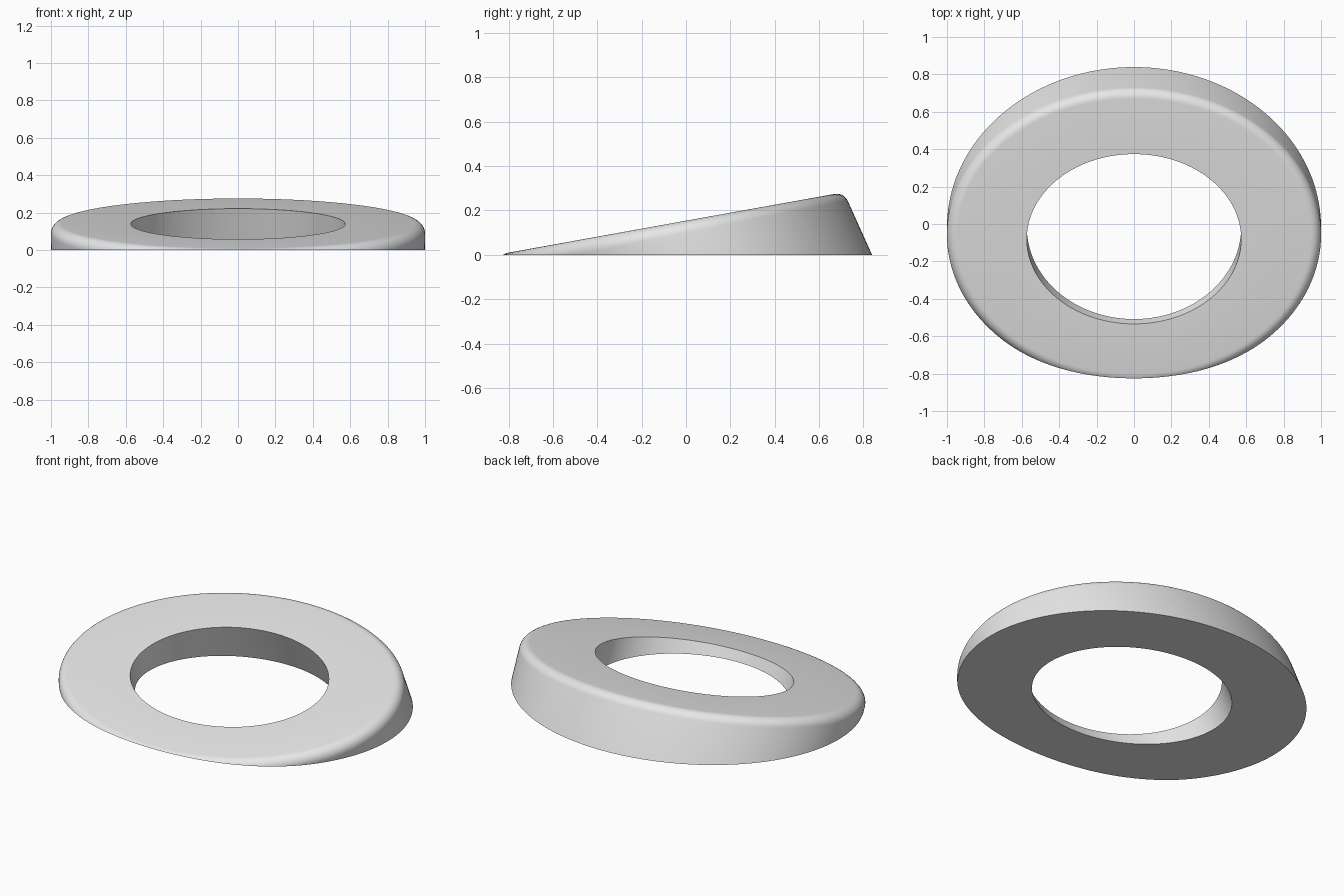
import bpy, bmesh, math
from mathutils import Vector

cube = bpy.data.objects.get("Cube")
if cube:
    bpy.data.objects.remove(cube, do_unlink=True)

SEGMENTS = 160
ARC_STEPS = 8
LEAN = -0.45                 # y shift of the walls per unit of height
SLOPE, TOE = 0.18, -0.855    # sloping top plane: z = SLOPE * (y - TOE)
ASPECT, CENTRE_Y = 0.8565, -0.0175
FILLET = 0.055
OUTER, INNER = 1.0, 0.573
DEPTH = -0.15                # walls run below the ground, then get trimmed

top_normal = Vector((0, -SLOPE, 1)).normalized()
wall_axis = Vector((0, LEAN, 1))


def base_point(radius, a):
    return Vector((radius * math.cos(a), CENTRE_Y + radius * ASPECT * math.sin(a), 0))


def top_point(radius, a):
    p = base_point(radius, a)
    return p + wall_axis * (SLOPE * (p.y - TOE) / (1 - SLOPE * LEAN))


def low_point(radius, a):
    return base_point(radius, a) + wall_axis * DEPTH


def section(a):
    """Closed profile of the ring at one angle, with a rounded outer top edge."""
    tangent = Vector((-math.sin(a), ASPECT * math.cos(a), 0))
    wall_normal = tangent.cross(wall_axis).normalized()
    k = FILLET / (1 + top_normal.dot(wall_normal))
    centre = top_point(OUTER, a) - (top_normal + wall_normal) * k
    arc = [centre + FILLET * wall_normal.slerp(top_normal, i / ARC_STEPS)
           for i in range(ARC_STEPS + 1)]
    return [low_point(OUTER, a)] + arc + [top_point(INNER, a), low_point(INNER, a)]


# Sweep the profile round the ring
bm = bmesh.new()
rings = [[bm.verts.new(p) for p in section(2 * math.pi * i / SEGMENTS)]
         for i in range(SEGMENTS)]
for i, ring in enumerate(rings):
    following = rings[(i + 1) % SEGMENTS]
    for j in range(len(ring) - 1):
        bm.faces.new((ring[j], following[j], following[j + 1], ring[j + 1]))

# Trim at the ground and close the flat underside
bmesh.ops.bisect_plane(bm, geom=bm.verts[:] + bm.edges[:] + bm.faces[:], dist=1e-6,
                       plane_co=(0, 0, 0), plane_no=(0, 0, 1), clear_inner=True)
rim = [e for e in bm.edges if e.is_boundary]
bmesh.ops.triangle_fill(bm, edges=rim, use_beauty=True, normal=(0, 0, -1))
bmesh.ops.recalc_face_normals(bm, faces=bm.faces[:])

mesh = bpy.data.meshes.new("wedge_ring")
bm.to_mesh(mesh)
bm.free()
ring_object = bpy.data.objects.new("wedge_ring", mesh)
bpy.context.collection.objects.link(ring_object)

# Plain grey material
grey = bpy.data.materials.new("light_grey")
grey.use_nodes = True
colour = (0.8, 0.8, 0.8, 1)
grey.diffuse_color = colour
grey.node_tree.nodes["Principled BSDF"].inputs["Base Color"].default_value = colour
mesh.materials.append(grey)

# Smooth walls with crisp hole and base edges
bpy.ops.object.select_all(action="DESELECT")
ring_object.select_set(True)
bpy.context.view_layer.objects.active = ring_object
bpy.ops.object.shade_smooth_by_angle(angle=math.radians(30))
